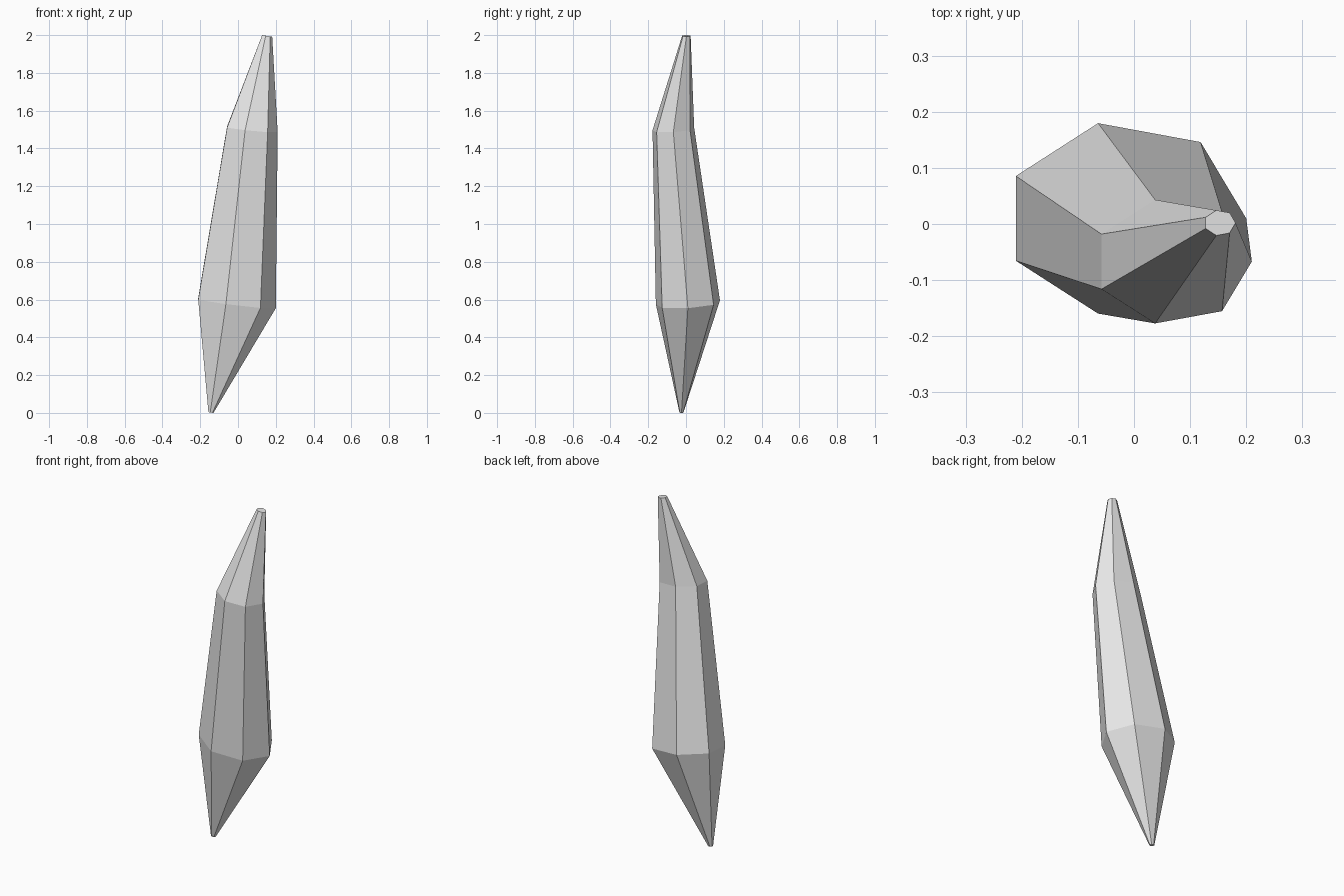
import bpy
import bmesh
from math import cos, sin, tau

cube = bpy.data.objects.get("Cube")
if cube:
    bpy.data.objects.remove(cube, do_unlink=True)

SIDES = 7

# Stone colour
stone = bpy.data.materials.new("pale_grey_stone")
stone.use_nodes = True
colour = (0.8, 0.8, 0.8, 1)
stone.diffuse_color = colour
stone.node_tree.nodes["Principled BSDF"].inputs["Base Color"].default_value = colour

# Cross-sections from foot to tip: centre, radii, slope along x and y
sections = [
    ((-0.144, -0.024, 0.002), (0.014, 0.011), (-0.15, 0.0)),
    ((-0.016, 0.010, 0.580), (0.216, 0.174), (-0.12, 0.06)),
    ((0.069, -0.067, 1.500), (0.141, 0.113), (-0.10, 0.06)),
    ((0.153, 0.002, 1.996), (0.028, 0.023), (-0.15, 0.0)),
]


def add_ring(bm, centre, radii, slope):
    """Add one slightly tilted oval ring of vertices."""
    ring = []
    for i in range(SIDES):
        dx = radii[0] * cos(tau * i / SIDES)
        dy = radii[1] * sin(tau * i / SIDES)
        dz = dx * slope[0] + dy * slope[1]
        ring.append(bm.verts.new((centre[0] + dx, centre[1] + dy, centre[2] + dz)))
    return ring


# Crystal shard: rings bridged by faces, closed at both ends
bm = bmesh.new()
rings = [add_ring(bm, *section) for section in sections]
for low, high in zip(rings, rings[1:]):
    for i in range(SIDES):
        j = (i + 1) % SIDES
        bm.faces.new((low[i], low[j], high[j], high[i]))
bm.faces.new(rings[0][::-1])
bm.faces.new(rings[-1])
bmesh.ops.recalc_face_normals(bm, faces=bm.faces)

mesh = bpy.data.meshes.new("crystal_shard")
bm.to_mesh(mesh)
bm.free()
mesh.materials.append(stone)
shard = bpy.data.objects.new("crystal_shard", mesh)
bpy.context.collection.objects.link(shard)
